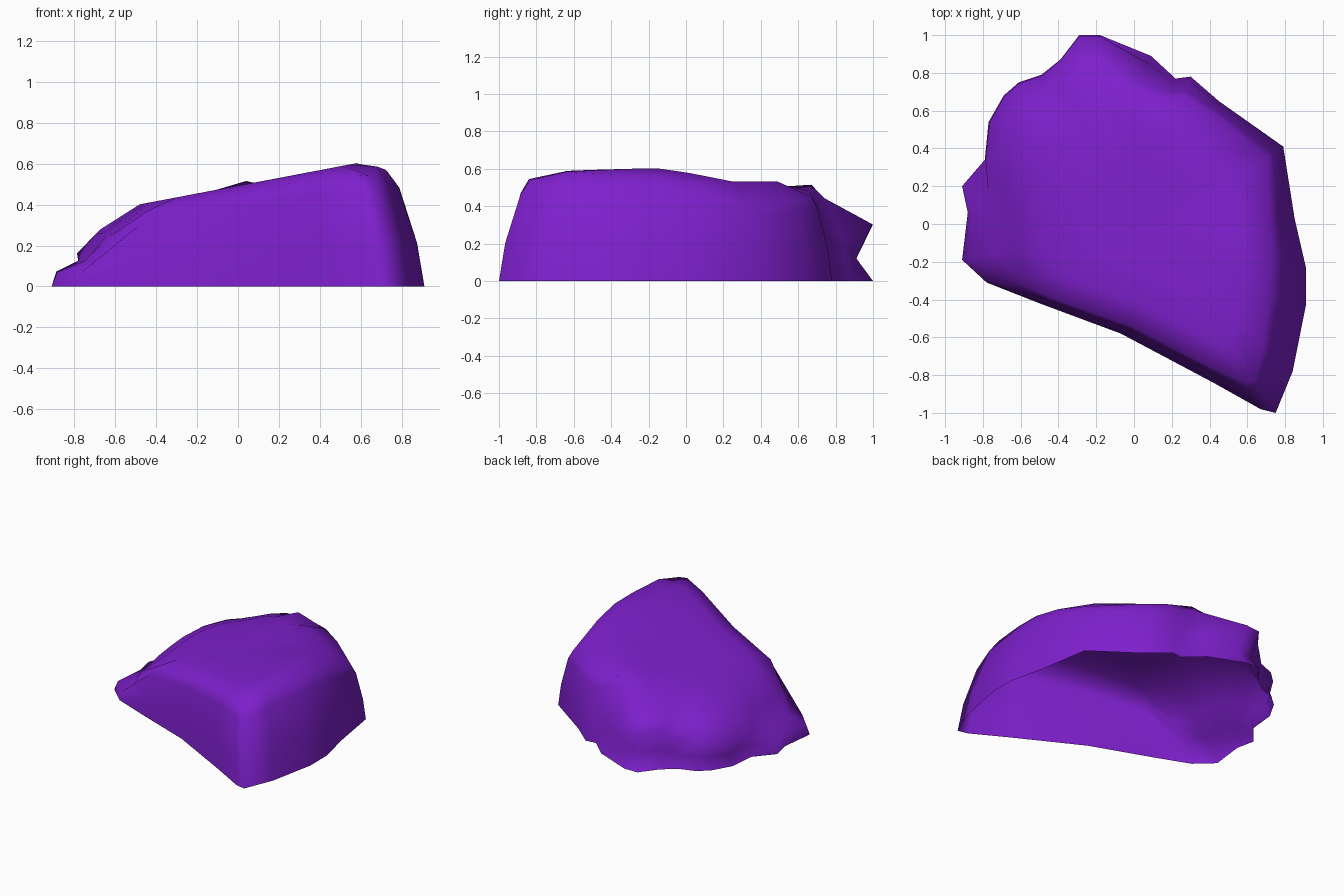
import bpy
import bmesh
from mathutils import Vector

cube = bpy.data.objects.get("Cube")
if cube:
    bpy.data.objects.remove(cube, do_unlink=True)

# One flat purple for the whole stone
purple = bpy.data.materials.new("purple_stone")
purple.use_nodes = True
colour = (0.21, 0.014, 0.61, 1)
purple.diffuse_color = colour
purple.node_tree.nodes["Principled BSDF"].inputs["Base Color"].default_value = colour

# Footprint on the ground, counter-clockwise from the sharp front corner
footprint = [
    (.75, -1), (.84, -.78), (.91, -.43), (.91, -.23), (.85, .03), (.79, .41),
    (.45, .65), (.3, .78), (.22, .77), (.09, .89), (-.18, 1), (-.29, 1),
    (-.39, .87), (-.49, .79), (-.61, .75), (-.69, .68), (-.77, .54),
    (-.79, .34), (-.91, .2), (-.88, .06), (-.91, -.19), (-.78, -.31),
    (-.5, -.42), (-.07, -.58), (.42, -.84), (.67, -.98)]

# Shoulder where the walls turn into the sloping top
shoulder = [
    (.64, -.83, .54), (.68, -.64, .585), (.72, -.38, .57), (.73, -.18, .56),
    (.72, .04, .52), (.71, .35, .41), (.43, .58, .43), (.27, .67, .45),
    (.18, .66, .48), (.04, .67, .515), (-.18, .8, .38), (-.28, .8, .37),
    (-.37, .7, .36), (-.43, .65, .35), (-.51, .6, .34), (-.57, .55, .32),
    (-.62, .47, .31), (-.67, .3, .28), (-.68, .16, .26), (-.66, 0, .26),
    (-.64, -.14, .25), (-.62, -.27, .25), (-.44, -.39, .37), (-.02, -.54, .45),
    (.39, -.75, .53), (.58, -.84, .545)]

# Wall profiles as (inward share, height share)
plain_wall = [(0, 0), (.2, .38), (.68, .86), (1, 1)]
nose_wall = [(0, 0), (.45, .32), (.02, .8), (1, 1)]
dented_wall = [(0, 0), (.16, .28), (.03, .58), (1, 1)]
ledge_wall = [(0, 0), (.1, .28), (.6, .5), (1, 1)]
peak = Vector((.12, -.05, 0))


def wall_profile(x, y):
    """Choose the wall shape by where it stands on the footprint."""
    if y > .86 and x < .05:
        return nose_wall
    if x < 0 and y > .3:
        return dented_wall
    if x < -.77:
        return ledge_wall
    return plain_wall


def wall_point(column, level):
    """Point on the outer wall."""
    low = Vector((*footprint[column], 0))
    high = Vector(shoulder[column])
    inward, rise = wall_profile(low.x, low.y)[level]
    point = low.lerp(high, inward)
    point.z = high.z * rise
    return point


def top_point(column, share):
    """Point on the top, which rises to the left side and steps down at the rear."""
    point = peak.lerp(Vector(shoulder[column]), share)
    rear_cap = .61 - .3 * min(max(point.y + .09, 0), .26)
    point.z = min(.492 + .19 * point.x, rear_cap)
    return point


# Build the open shell ring by ring
bm = bmesh.new()
columns = range(len(footprint))
rings = [[bm.verts.new(wall_point(c, level)) for c in columns] for level in range(4)]
rings += [[bm.verts.new(top_point(c, share)) for c in columns] for share in (.75, .4)]
for lower, upper in zip(rings, rings[1:]):
    for c in columns:
        n = (c + 1) % len(footprint)
        bm.faces.new((lower[c], lower[n], upper[n], upper[c]))
centre = bm.verts.new((peak.x, peak.y, .51))
for c in columns:
    bm.faces.new((rings[-1][c], rings[-1][(c + 1) % len(footprint)], centre))

# Smooth shading all over
for face in bm.faces:
    face.smooth = True

mesh = bpy.data.meshes.new("rock")
bm.to_mesh(mesh)
bm.free()
mesh.materials.append(purple)
rock = bpy.data.objects.new("rock", mesh)
bpy.context.collection.objects.link(rock)
